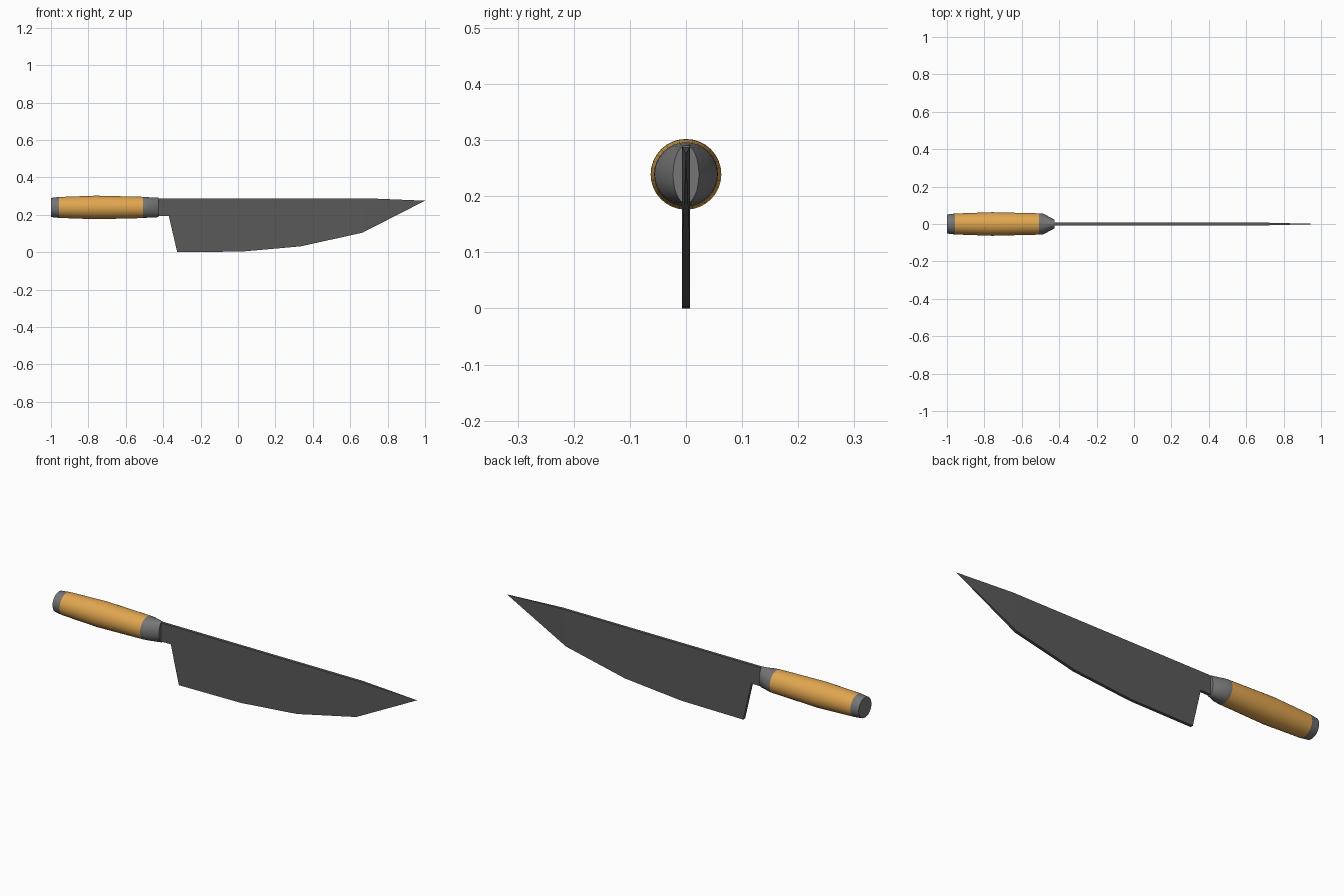
import bpy, bmesh, math

if "Cube" in bpy.data.objects:
    bpy.data.objects.remove(bpy.data.objects["Cube"])

AXIS_Z = 0.239   # height of the handle's centre line
SEGS = 32


def material(name, rgb):
    m = bpy.data.materials.new(name)
    m.diffuse_color = (*rgb, 1)
    m.use_nodes = True
    m.node_tree.nodes["Principled BSDF"].inputs["Base Color"].default_value = m.diffuse_color
    return m


def finish(name, bm, mat, smooth=False):
    bmesh.ops.recalc_face_normals(bm, faces=bm.faces)
    me = bpy.data.meshes.new(name)
    bm.to_mesh(me)
    bm.free()
    ob = bpy.data.objects.new(name, me)
    bpy.context.collection.objects.link(ob)
    me.materials.append(mat)
    if smooth:
        bpy.ops.object.select_all(action='DESELECT')
        ob.select_set(True)
        bpy.context.view_layer.objects.active = ob
        bpy.ops.object.shade_smooth_by_angle(angle=math.radians(35))
    return ob


def loft(name, sections, mat):
    """Elliptical sections (x, y radius, z radius) joined along x, capped."""
    bm = bmesh.new()
    rings = []
    for x, ry, rz in sections:
        rings.append([bm.verts.new((x, ry * math.cos(a), AXIS_Z + rz * math.sin(a)))
                      for a in (2 * math.pi * i / SEGS for i in range(SEGS))])
    for r, s in zip(rings, rings[1:]):
        for i in range(SEGS):
            j = (i + 1) % SEGS
            bm.faces.new((r[i], r[j], s[j], s[i]))
    bm.faces.new(rings[0])
    bm.faces.new(rings[-1])
    return finish(name, bm, mat, True)


wood = material("wood", (0.75, 0.38, 0.08))
steel = material("steel", (0.18, 0.18, 0.18))
dark_steel = material("dark_steel", (0.1, 0.1, 0.1))

# Handle: end cap, swelling wooden grip, bolster flattening towards the blade
loft("end_cap", [(-1.0, 0.051, 0.051), (-0.957, 0.056, 0.056)], steel)
loft("grip", [(-0.957, 0.056, 0.056), (-0.76, 0.063, 0.063), (-0.507, 0.057, 0.057)], wood)
loft("bolster", [(-0.507, 0.057, 0.057), (-0.485, 0.056, 0.055), (-0.425, 0.023, 0.052)], steel)

# Blade: flat slab whose thickness runs out to the pointed tip
HALF = 0.0075
outline = [(-0.44, 0.288), (0.69, 0.288), (0.665, 0.104), (0.335, 0.031), (0.02, 0.003),
           (-0.325, 0.0), (-0.37, 0.194), (-0.44, 0.194)]
bm = bmesh.new()
left, right = [[bm.verts.new((x, s * HALF, z)) for x, z in outline] for s in (-1, 1)]
tip = bm.verts.new((1.0, 0, 0.275))
for side in (left, right):
    bm.faces.new(side)
    bm.faces.new((side[1], tip, side[2]))
n = len(outline)
for i in range(n):
    j = (i + 1) % n
    if i == 1:
        continue
    bm.faces.new((left[i], left[j], right[j], right[i]))
for k in (1, 2):
    bm.faces.new((left[k], right[k], tip))
finish("blade", bm, dark_steel)
